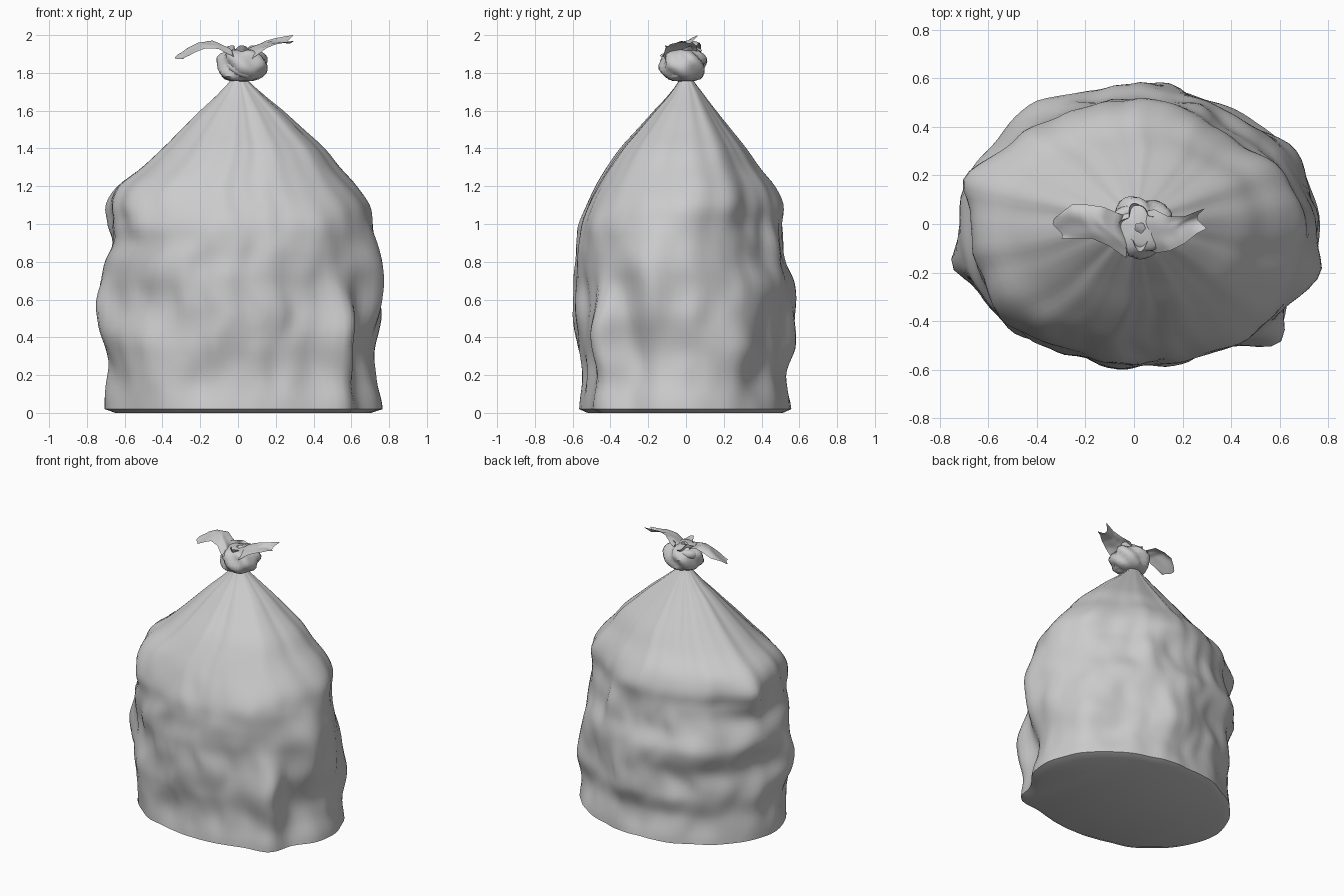
import bpy, bmesh, math
from mathutils import Vector, noise

if "Cube" in bpy.data.objects:
    bpy.data.objects.remove(bpy.data.objects["Cube"])

# Silhouette stations: z, x min, x max, y min, y max
PROFILE = [
    (0.02, -.70, .76, -.57, .555), (0.2, -.69, .73, -.55, .53), (0.35, -.71, .72, -.575, .59),
    (0.55, -.77, .75, -.60, .58), (0.7, -.73, .76, -.60, .57), (0.8, -.705, .76, -.59, .535),
    (0.9, -.665, .735, -.585, .525), (1.0, -.68, .72, -.57, .51), (1.1, -.70, .70, -.53, .51),
    (1.2, -.64, .63, -.48, .47), (1.3, -.51, .54, -.42, .39), (1.4, -.40, .46, -.35, .32),
    (1.5, -.30, .35, -.26, .24), (1.6, -.20, .24, -.17, .16), (1.7, -.095, .12, -.08, .085),
    (1.78, -.03, .04, -.03, .03)]

# Bulges in the sack wall: angle (deg), z, height, angular width, vertical width
BULGES = [(-39, .40, .10, 8, .24), (-41, .05, .06, 10, .25), (-14, .75, .06, 9, .22),
          (26, .36, .05, 12, .2), (40, 1.0, -.065, 22, .35), (215, 1.1, .045, 14, .16),
          (81, .42, .06, 14, .2), (130, .7, .04, 11, .2), (163, 1.08, .05, 10, .14),
          (191, .55, .11, 8, .13), (221, .3, .04, 10, .2), (205, .85, .03, 10, .12),
          (-95, .6, .03, 18, .2), (-24, .25, -.03, 8, .25)]


def station(z):
    """Smooth interpolation through the silhouette stations."""
    n = len(PROFILE)
    i = max(k for k in range(n - 1) if PROFILE[k][0] <= z + 1e-6)
    a, b, c, d = (PROFILE[min(max(k, 0), n - 1)] for k in (i - 1, i, i + 1, i + 2))
    t = min((z - b[0]) / (c[0] - b[0]), 1)
    return [b[k] + .5 * t * (c[k] - a[k] + t * (2 * a[k] - 5 * b[k] + 4 * c[k] - d[k]
            + t * (3 * (b[k] - c[k]) + d[k] - a[k]))) for k in range(1, 5)]


def remap(vals, lo, hi):
    a, b = min(vals), max(vals)
    return [lo + (v - a) * (hi - lo) / (b - a) for v in vals]


def sack_ring(z, n):
    xs, ys, crumple = [], [], []
    for i in range(n):
        a = 2 * math.pi * i / n
        c, s = math.cos(a), math.sin(a)
        r = (abs(c / .70) ** 2 + abs(s / .55) ** 2) ** -.5
        for deg, bz, h, wa, wz in BULGES:
            da = (math.degrees(a) - deg + 180) % 360 - 180
            r += h * math.exp(-(da / wa) ** 2 - ((z - bz) / wz) ** 2)
        # gathered pleats towards the neck, crumpled wall below
        up = min(max((z - .8) / .7, 0), 1)
        r *= 1 + up * (.08 * noise.noise(Vector((c * 3, s * 3, 7 + z * .6)))
                       + .03 * noise.noise(Vector((c * 6, s * 6, 3))))
        low = min(max((1.35 - z) / .4, 0), 1) * min(1, z / .15 * .6 + .4)
        w = low * (.028 * noise.noise(Vector((c * 3.5, s * 3.5, z * 3.5)))
                   + .012 * noise.noise(Vector((c * 6 + 5, s * 6, z * 6))))
        crumple.append((w * c, w * s))
        xs.append(r * c)
        ys.append(r * s)
    x0, x1, y0, y1 = station(z)
    return [Vector((x + w[0], y + w[1], z))
            for x, y, w in zip(remap(xs, x0, x1), remap(ys, y0, y1), crumple)]


def loft(name, rows, closed=True, cap_first=False, angle=40):
    bm = bmesh.new()
    vs = [[bm.verts.new(p) for p in row] for row in rows]
    n = len(rows[0])
    for a, b in zip(vs, vs[1:]):
        for i in range(n if closed else n - 1):
            j = (i + 1) % n
            bm.faces.new((a[i], a[j], b[j], b[i]))
    if cap_first:
        bm.faces.new(vs[0][::-1])
    me = bpy.data.meshes.new(name)
    bm.to_mesh(me)
    bm.free()
    ob = bpy.data.objects.new(name, me)
    bpy.context.collection.objects.link(ob)
    bpy.ops.object.select_all(action='DESELECT')
    ob.select_set(True)
    bpy.context.view_layer.objects.active = ob
    bpy.ops.object.shade_smooth_by_angle(angle=math.radians(angle))
    return ob


# Sack body with a slightly inset flat bottom
N, R = 112, 60
rings = [sack_ring(.02 + 1.76 * k / R, N) for k in range(R + 1)]
base = [Vector((p.x * .92, p.y * .92, 0)) for p in rings[0]]
loft("sack_body", [base] + rings, cap_first=True, angle=55)

# Knot: squashed ball with twisted folds
knot = []
for k in range(13):
    t = math.pi * k / 12
    row = []
    for i in range(40):
        a = 2 * math.pi * i / 40
        fold = .92 + .22 * abs(math.sin(2.5 * a + 1.6 * t)) + .2 * noise.noise(
            Vector((math.cos(a) * 1.5, math.sin(a) * 1.5, t)))
        r = (.015 + .11 * math.sin(t) ** .7 if 0 < k < 12 else .02) * fold
        row.append(Vector((r * math.cos(a) + .025, r * .9 * math.sin(a) - .015,
                           1.84 - .085 * math.cos(t))))
    knot.append(row)
loft("knot", knot, cap_first=True, angle=40)

# Band of film wrapped diagonally around the knot
wrap = []
for i in range(41):
    a = 2 * math.pi * i / 40
    row = []
    for j in range(12):
        b = 2 * math.pi * j / 12
        r = .085 + .03 * math.cos(b) + .008 * math.sin(3 * a)
        row.append(Vector((r * math.cos(a) + .02, r * .9 * math.sin(a) - .015,
                           1.84 + .03 * math.sin(b) - .045 * math.cos(a + .8))))
    wrap.append(row)
loft("knot_wrap", wrap, angle=60)

# Ruffled collar of film standing out of the knot
collar = []
for k in range(6):
    t = k / 5
    row = []
    for i in range(48):
        a = 2 * math.pi * i / 48
        r = .05 + .022 * t + .014 * t * math.sin(4 * a + 1) + .006 * t * math.sin(7 * a)
        row.append(Vector((r * math.cos(a) + .02, r * 1.15 * math.sin(a) - .01,
                           1.87 + .06 * t + .015 * t * math.sin(3 * a))))
    collar.append(row)
loft("knot_collar", collar, angle=40)


# Loose ears: stations of x, front y, back y, z, curl, tilt (back edge rise)
def ear(name, stations, seed):
    rows = []
    for k in range(len(stations) - 1):
        for s in range(4 if k < len(stations) - 2 else 5):
            x, y0, y1, z, curl, tilt = (p + (q - p) * s / 4
                                        for p, q in zip(stations[k], stations[k + 1]))
            row = []
            for i in range(11):
                u = i / 10
                w = noise.noise(Vector((x * 12, u * 3, seed)))
                row.append(Vector((x + .02 * math.sin(u * 5 + seed), y0 + (y1 - y0) * u,
                                   z + curl * (1 - (2 * u - 1) ** 2) + tilt * (u - .5) + .008 * w)))
            rows.append(row)
    loft(name, rows, closed=False, angle=50)


ear("left_ear", [(-.01, -.10, .03, 1.87, .01, .02), (-.05, -.14, .04, 1.91, .025, .04),
                 (-.12, -.09, .07, 1.94, .025, .03), (-.19, -.06, .08, 1.94, .02, .02),
                 (-.25, -.06, .08, 1.915, .01, .02), (-.315, -.06, .03, 1.885, -.01, .02)], 1)
ear("right_ear", [(.02, -.08, .05, 1.87, .01, .05), (.07, -.12, .06, 1.91, .01, .05),
                  (.13, -.11, .03, 1.95, -.01, .04), (.19, -.08, .03, 1.97, -.01, .03),
                  (.24, -.04, .05, 1.98, -.015, .03), (.28, -.02, .065, 1.982, -.02, .03)], 2)
